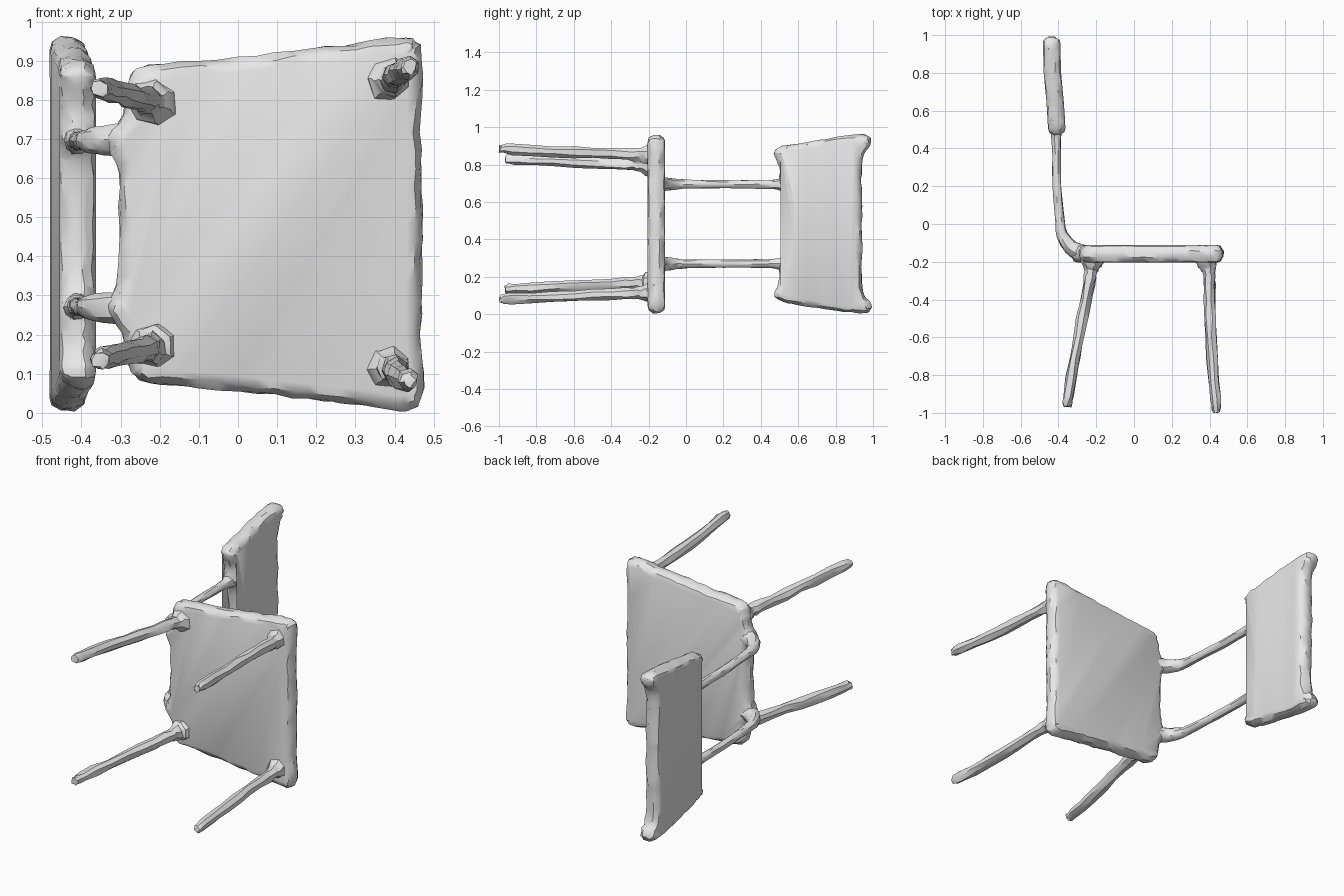
import bpy, bmesh, math, random
from mathutils import Vector

random.seed(4)
if "Cube" in bpy.data.objects:
    bpy.data.objects.remove(bpy.data.objects["Cube"], do_unlink=True)

MID = 0.4825          # height of the chair's plane of symmetry (it lies on its side)
grey = bpy.data.materials.new("plain grey")
grey.use_nodes = True
grey.diffuse_color = (0.8, 0.8, 0.8, 1)
grey.node_tree.nodes["Principled BSDF"].inputs["Base Color"].default_value = (0.8, 0.8, 0.8, 1)


def jitter(amount):
    return Vector([random.uniform(-amount, amount) for _ in range(3)])


def spline(points, steps, closed=False):
    """Catmull-Rom samples through points of any dimension."""
    pts = [Vector(p) for p in points]
    n = len(pts)
    get = (lambda i: pts[i % n]) if closed else (lambda i: pts[max(0, min(n - 1, i))])
    out = []
    for i in range(n if closed else n - 1):
        a, b, c, d = (get(i + k) for k in (-1, 0, 1, 2))
        for s in range(steps):
            t = s / steps
            out.append(0.5 * (2 * b + (c - a) * t + (2 * a - 5 * b + 4 * c - d) * t ** 2
                              + (3 * b - a - 3 * c + d) * t ** 3))
    return out if closed else out + [pts[-1]]


def finish(name, bm):
    bmesh.ops.recalc_face_normals(bm, faces=bm.faces)
    mesh = bpy.data.meshes.new(name)
    bm.to_mesh(mesh)
    bm.free()
    mesh.materials.append(grey)
    obj = bpy.data.objects.new(name, mesh)
    bpy.context.collection.objects.link(obj)
    bpy.ops.object.select_all(action='DESELECT')
    obj.select_set(True)
    bpy.context.view_layer.objects.active = obj
    bpy.ops.object.shade_smooth_by_angle(angle=math.radians(35))
    return obj


def skin(bm, rings):
    """Join equal rings of vertices and cap both ends."""
    for r, s in zip(rings, rings[1:]):
        n = len(r)
        for i in range(n):
            bm.faces.new((r[i], r[(i + 1) % n], s[(i + 1) % n], s[i]))
    bm.faces.new(rings[0])
    bm.faces.new(rings[-1])


def slab(half_outline, half_thick, inset, place):
    """Pillow-edged slab from a mirrored outline of (along, across) points."""
    mirror = [(a, -b) for a, b in reversed(half_outline) if b > 0]
    loop = spline(half_outline + mirror, 3, closed=True)
    n = len(loop)
    normals = []
    for i in range(n):
        d = loop[(i + 2) % n] - loop[i - 2]
        normals.append(Vector((d.y, -d.x)).normalized())
    area = sum(loop[i - 1].x * loop[i].y - loop[i].x * loop[i - 1].y for i in range(n))
    sign = 1 if area > 0 else -1
    bm = bmesh.new()
    rings = []
    for deg in (-90, -58, -20, 20, 58, 90):
        ang = math.radians(deg)
        ring = []
        for p, nm in zip(loop, normals):
            q = p - nm * sign * inset * (1 - math.cos(ang))
            rough = jitter(0.004 if abs(deg) < 80 else 0)
            ring.append(bm.verts.new(place(q.x, q.y, half_thick * math.sin(ang)) + rough))
        rings.append(ring)
    skin(bm, rings)
    return bm


def tube(name, path, sides, rough):
    """Hand-carved rod along (x, y, z, radius) samples."""
    bm = bmesh.new()
    rings = []
    for i, p in enumerate(path):
        tangent = (path[min(i + 1, len(path) - 1)] - path[max(i - 1, 0)]).xyz.normalized()
        u = tangent.cross(Vector((0, 0, 1))).normalized()
        v = tangent.cross(u)
        rings.append([bm.verts.new(p.xyz + jitter(rough) + p.w * (
            u * math.cos(k * math.tau / sides) + v * math.sin(k * math.tau / sides)))
            for k in range(sides)])
    skin(bm, rings)
    return finish(name, bm)


# Seat: wide at the front, narrow at the back, with bumps where the posts join
seat_half = [(0.472, 0), (0.470, 0.14), (0.470, 0.28), (0.475, 0.42), (0.460, 0.466),
             (0.41, 0.480), (0.30, 0.462), (0.18, 0.450), (0.05, 0.434), (-0.10, 0.420),
             (-0.23, 0.408), (-0.272, 0.385), (-0.288, 0.34), (-0.298, 0.28),
             (-0.335, 0.225), (-0.325, 0.18), (-0.308, 0.13), (-0.305, 0)]
finish("seat", slab(seat_half, 0.047, 0.04,
                    lambda a, b, h: Vector((a, -0.158 + h, MID + b))))

# Backrest: flared corners, gently bent along its height
back_half = [(0.943, 0), (0.943, 0.14), (0.940, 0.27), (0.952, 0.37), (0.985, 0.415),
             (0.990, 0.455), (0.955, 0.480), (0.85, 0.473), (0.70, 0.450), (0.57, 0.428),
             (0.495, 0.410), (0.470, 0.375), (0.492, 0.325), (0.500, 0.26),
             (0.495, 0.21), (0.532, 0.16), (0.545, 0)]
bend = [(0.40, -0.405), (0.55, -0.411), (0.65, -0.418), (0.80, -0.432), (0.95, -0.436), (1.1, -0.436)]


def bend_x(y):
    for (y0, x0), (y1, x1) in zip(bend, bend[1:]):
        if y <= y1:
            return x0 + (x1 - x0) * (y - y0) / (y1 - y0)
    return bend[-1][1]


bm = slab(back_half, 0.046, 0.036, lambda a, b, h: Vector((h, a, MID + b)))
for y in (0.55, 0.60, 0.65, 0.72, 0.80, 0.88):
    bmesh.ops.bisect_plane(bm, geom=bm.verts[:] + bm.edges[:] + bm.faces[:],
                           plane_co=(0, y, 0), plane_no=(0, 1, 0))
for vert in bm.verts:
    vert.co.x += bend_x(vert.co.y)
finish("backrest", bm)

# Posts and legs, mirrored about the middle height (across = distance from it)
post = [(-0.411, 0.56, 0.212, 0.038), (-0.411, 0.50, 0.212, 0.033), (-0.412, 0.44, 0.212, 0.024),
        (-0.407, 0.20, 0.212, 0.023), (-0.392, 0.02, 0.213, 0.024), (-0.381, -0.055, 0.213, 0.030),
        (-0.335, -0.122, 0.214, 0.040), (-0.270, -0.156, 0.215, 0.045), (-0.20, -0.158, 0.215, 0.040)]
front_leg = [(0.385, -0.165, 0.368, 0.065), (0.388, -0.205, 0.368, 0.055), (0.396, -0.245, 0.370, 0.037),
             (0.401, -0.32, 0.372, 0.031), (0.408, -0.60, 0.385, 0.030),
             (0.432, -0.93, 0.398, 0.028), (0.438, -0.997, 0.401, 0.018)]
back_leg = [(-0.215, -0.165, 0.310, 0.070), (-0.220, -0.205, 0.312, 0.060), (-0.226, -0.245, 0.314, 0.038),
            (-0.238, -0.32, 0.318, 0.032), (-0.293, -0.60, 0.332, 0.030),
            (-0.346, -0.91, 0.345, 0.028), (-0.354, -0.965, 0.347, 0.021)]

for side, sign in (("lower", -1), ("upper", 1)):
    for name, pts, sides, rough in (("back_post", post, 10, 0.002),
                                    ("front_leg", front_leg, 7, 0.005),
                                    ("back_leg", back_leg, 7, 0.005)):
        path = spline([(x, y, MID + sign * d, r) for x, y, d, r in pts], 3)
        tube(side + "_" + name, path, sides, rough)
